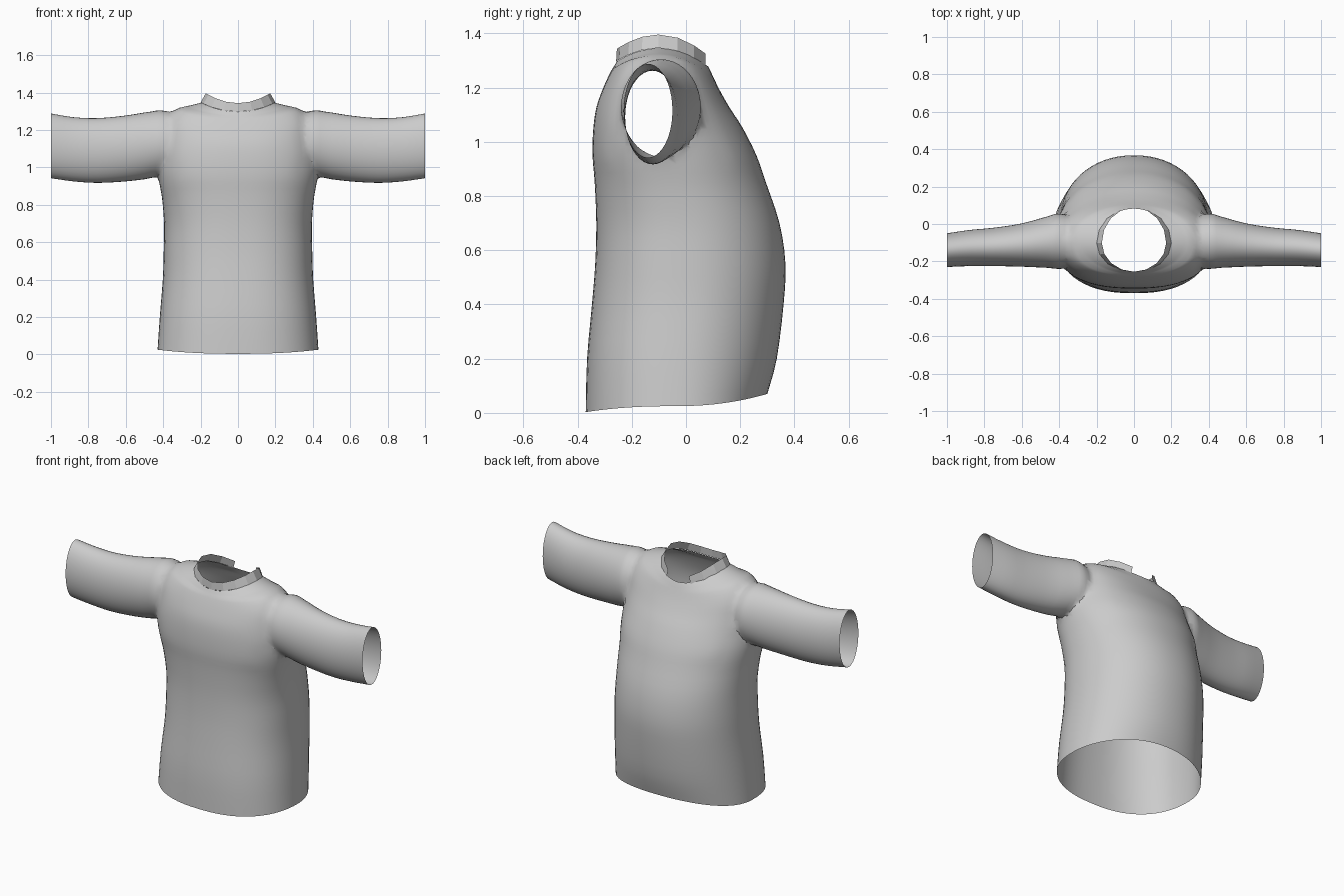
import bpy, bmesh, math
from mathutils import Vector

if "Cube" in bpy.data.objects:
    bpy.data.objects.remove(bpy.data.objects["Cube"])


def body_ring(spec, n=64, a0=0.0, a1=math.tau, closed=True):
    """Rounded cross-section: half width, widest y, front y, back y, front/side/back z."""
    hw, yc, yf, yb, zf, zs, zb = spec
    pts = []
    for i in range(n):
        a = a0 + (a1 - a0) * i / (n if closed else n - 1)
        c, s = math.cos(a), math.sin(a)
        e = 2 / (2.4 if s < 0 else 2.1)
        if hw < 0.3:
            e = 1.0
        x = hw * math.copysign(abs(c) ** e, c)
        y = yc + (yb - yc if s > 0 else yc - yf) * math.copysign(abs(s) ** e, s)
        z = zs + ((zb if s > 0 else zf) - zs) * s * s
        pts.append(Vector((x, y, z)))
    return pts


def sleeve_ring(spec, side, n=40):
    x, yf, yb, zb, zt = spec
    return [Vector((side * x, (yf + yb) / 2 + (yb - yf) / 2 * math.cos(t),
                    (zb + zt) / 2 + (zt - zb) / 2 * math.sin(t)))
            for t in (math.tau * i / n for i in range(n))]


def refine(specs, k=3):
    """Catmull-Rom interpolation between the key sections."""
    out = []
    for i in range(len(specs) - 1):
        p = [specs[max(0, min(len(specs) - 1, i + d))] for d in (-1, 0, 1, 2)]
        for j in range(k):
            t = j / k
            out.append([0.5 * (2 * b + (c - a) * t + (2 * a - 5 * b + 4 * c - d) * t * t
                               + (3 * b - a - 3 * c + d) * t ** 3) for a, b, c, d in zip(*p)])
    out.append(list(specs[-1]))
    return out


def loft(name, rings, closed=True):
    """Skin the rings; closed lofts get fan caps."""
    bm = bmesh.new()
    vs = [[bm.verts.new(p) for p in r] for r in rings]
    n = len(rings[0])
    for a, b in zip(vs, vs[1:]):
        for i in range(n if closed else n - 1):
            j = (i + 1) % n
            bm.faces.new((a[i], a[j], b[j], b[i]))
    if closed:
        for r in (vs[0], vs[-1]):
            mid = bm.verts.new(sum((v.co for v in r), Vector()) / n)
            for i in range(n):
                bm.faces.new((r[i], r[(i + 1) % n], mid))
    bmesh.ops.recalc_face_normals(bm, faces=bm.faces)
    me = bpy.data.meshes.new(name)
    bm.to_mesh(me)
    bm.free()
    ob = bpy.data.objects.new(name, me)
    bpy.context.collection.objects.link(ob)
    return ob


# Torso: hem up to the neckline
torso_specs = [
    (.430, -.03, -.370, .300, .003, .025, .070),
    (.418, -.02, -.365, .335, .20, .20, .20),
    (.402, .00, -.347, .360, .40, .40, .40),
    (.397, .00, -.335, .367, .55, .55, .55),
    (.395, -.01, -.331, .345, .70, .70, .70),
    (.408, -.05, -.337, .295, .85, .85, .85),
    (.428, -.08, -.345, .260, .95, .95, .95),
    (.425, -.10, -.342, .210, 1.05, 1.05, 1.05),
    (.415, -.10, -.330, .165, 1.13, 1.15, 1.12),
    (.395, -.10, -.305, .130, 1.20, 1.245, 1.18),
    (.340, -.10, -.280, .105, 1.255, 1.307, 1.23),
    (.260, -.10, -.265, .092, 1.28, 1.330, 1.258),
    (.195, -.10, -.255, .082, 1.297, 1.345, 1.278)]
shirt = loft("shirt", [body_ring(s) for s in refine(torso_specs)])

# Sleeves, joined to the torso
sleeve_specs = [
    (.28, -.220, .020, 1.00, 1.26), (.40, -.243, .060, .957, 1.308),
    (.46, -.235, .042, .942, 1.300), (.60, -.228, .003, .925, 1.277),
    (.75, -.225, -.020, .917, 1.263), (.88, -.225, -.032, .925, 1.268),
    (1.0, -.230, -.050, .942, 1.288)]
bpy.context.view_layer.objects.active = shirt
for side in (-1, 1):
    sleeve = loft("sleeve", [sleeve_ring(s, side) for s in refine(sleeve_specs)])
    mod = shirt.modifiers.new("join", 'BOOLEAN')
    mod.operation, mod.solver, mod.object = 'UNION', 'EXACT', sleeve
    bpy.ops.object.modifier_apply(modifier=mod.name)
    bpy.data.objects.remove(sleeve)

# Open the hem, cuffs and neck, then soften the armhole seams
bm = bmesh.new()
bm.from_mesh(shirt.data)
caps = []
for f in bm.faces:
    c = f.calc_center_median()
    flat = abs(f.normal.z) > 0.7
    hem = flat and c.z < 0.1
    neck = flat and c.z > 1.2 and math.hypot(c.x / .195, (c.y + .09) / .17) < .85
    if hem or neck or abs(c.x) > 0.998:
        caps.append(f)
bmesh.ops.delete(bm, geom=caps, context='FACES')
bmesh.ops.remove_doubles(bm, verts=bm.verts, dist=0.004)
seam = [v for v in bm.verts if .32 < abs(v.co.x) < .5 and v.co.z > .9]
for _ in range(4):
    bmesh.ops.smooth_vert(bm, verts=seam, factor=0.5,
                          use_axis_x=True, use_axis_y=True, use_axis_z=True)
bm.to_mesh(shirt.data)
bm.free()
shirt.select_set(True)
bpy.ops.object.shade_smooth_by_angle(angle=math.radians(40))

# Collar: faceted band, open at the back
gap = math.radians(66)
span = dict(n=15, a0=math.pi - gap, a1=math.tau + gap, closed=False)
collar = loft("collar", [
    body_ring((.200, -.10, -.258, .088, 1.297, 1.347, 1.268), **span),
    body_ring((.172, -.10, -.255, .088, 1.343, 1.396, 1.312), **span)], closed=False)
